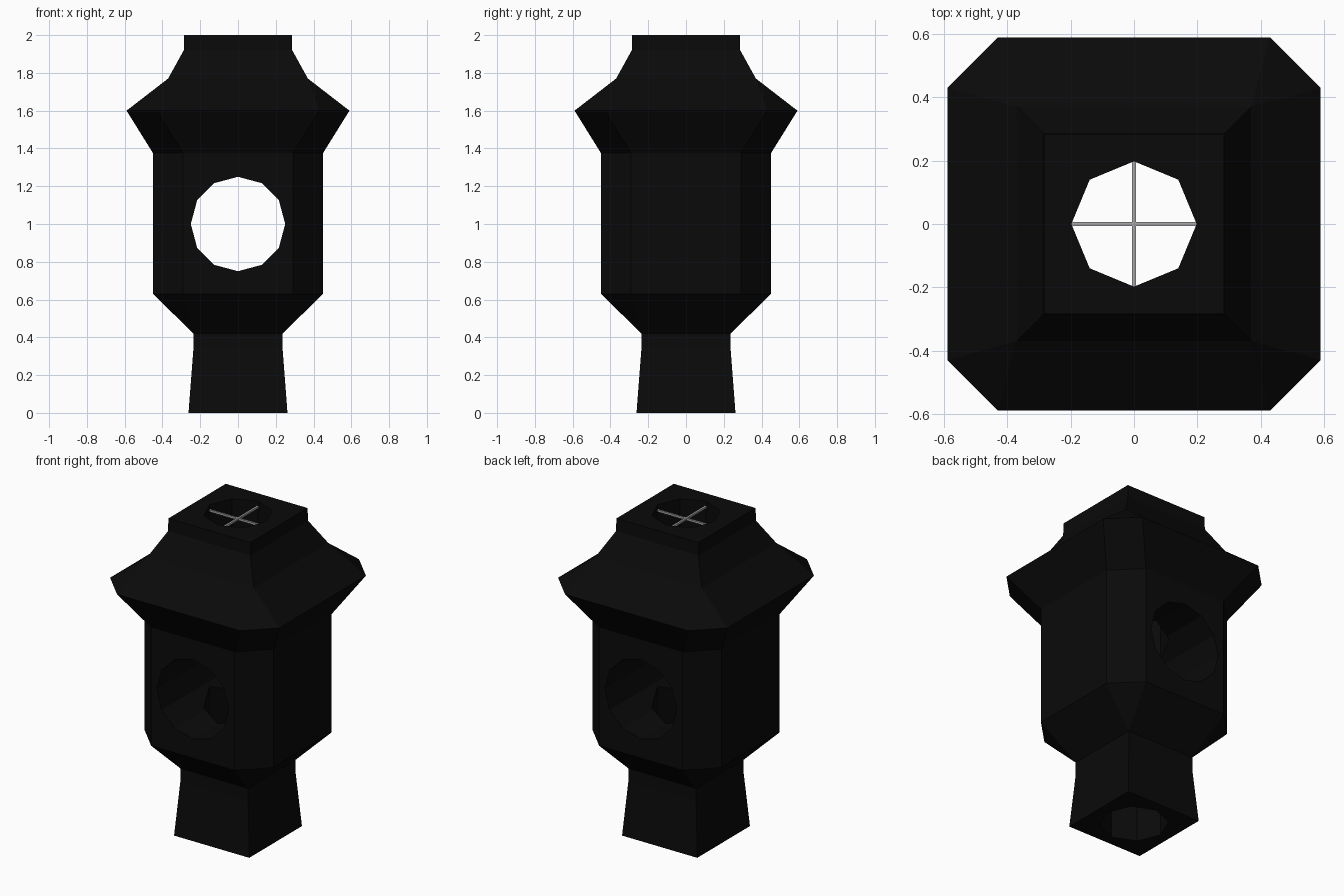
import bpy
import bmesh
from math import radians
from mathutils import Matrix

default = bpy.data.objects.get("Cube")
if default:
    bpy.data.objects.remove(default, do_unlink=True)


def make_material(name, value):
    mat = bpy.data.materials.new(name)
    mat.use_nodes = True
    colour = (value, value, value, 1.0)
    mat.diffuse_color = colour
    mat.node_tree.nodes["Principled BSDF"].inputs["Base Color"].default_value = colour
    return mat


def make_object(name, bm, mat):
    bmesh.ops.recalc_face_normals(bm, faces=bm.faces)
    mesh = bpy.data.meshes.new(name)
    bm.to_mesh(mesh)
    bm.free()
    mesh.materials.append(mat)
    obj = bpy.data.objects.new(name, mesh)
    bpy.context.collection.objects.link(obj)
    return obj


def make_cutter(name, sides, radius, depth, matrix, mat):
    bm = bmesh.new()
    bmesh.ops.create_cone(bm, cap_ends=True, segments=sides, radius1=radius,
                          radius2=radius, depth=depth, matrix=matrix)
    obj = make_object(name, bm, mat)
    obj.hide_render = True
    return obj


black = make_material("black", 0.003)
grey = make_material("light grey", 0.4)

# Housing: stacked square rings (height, half width, corner chamfer)
PROFILE = [
    (0.0, 0.262, 0), (0.34, 0.236, 0), (0.42, 0.236, 0),
    (0.63, 0.45, 0.16), (1.375, 0.45, 0.16), (1.6, 0.59, 0.16),
    (1.77, 0.37, 0), (1.92, 0.287, 0), (2.0, 0.285, 0),
]
bm = bmesh.new()
rings = []
for z, half, chamfer in PROFILE:
    inner = half - chamfer
    ring = []
    for quarter in range(4):
        turn = Matrix.Rotation(radians(90 * quarter), 4, "Z")
        for x, y in ((half, inner), (inner, half)):
            v = bm.verts.new((x, y, z))
            v.co = turn @ v.co
            ring.append(v)
    rings.append(ring)
for low, high in zip(rings, rings[1:]):
    for i in range(8):
        j = (i + 1) % 8
        bm.faces.new((low[i], low[j], high[j], high[i]))
bm.faces.new(rings[0])
bm.faces.new(rings[-1])
bmesh.ops.remove_doubles(bm, verts=bm.verts, dist=0.0005)
housing = make_object("housing", bm, black)

# Round tunnel from front to back, and eight-sided shaft from top to bottom
tunnel = make_cutter("tunnel_cutter", 12, 0.25, 2,
                     Matrix.Rotation(radians(90), 4, "X"), black)
tunnel.location.z = 1
shaft = make_cutter("shaft_cutter", 8, 0.198, 3, Matrix.Identity(4), black)
shaft.location.z = 1

bpy.context.view_layer.objects.active = housing
for cutter in (tunnel, shaft):
    mod = housing.modifiers.new(cutter.name, "BOOLEAN")
    mod.operation = "DIFFERENCE"
    mod.solver = "EXACT"
    mod.object = cutter
    bpy.ops.object.modifier_apply(modifier=mod.name)
    bpy.data.objects.remove(cutter, do_unlink=True)

# Crossed bars just inside the top opening
for name, size in (("cross_bar_x", (0.395, 0.012, 0.012)),
                   ("cross_bar_y", (0.012, 0.395, 0.012))):
    bm = bmesh.new()
    bmesh.ops.create_cube(bm, size=1, matrix=Matrix.Diagonal((*size, 1)))
    bar = make_object(name, bm, grey)
    bar.location.z = 1.965
